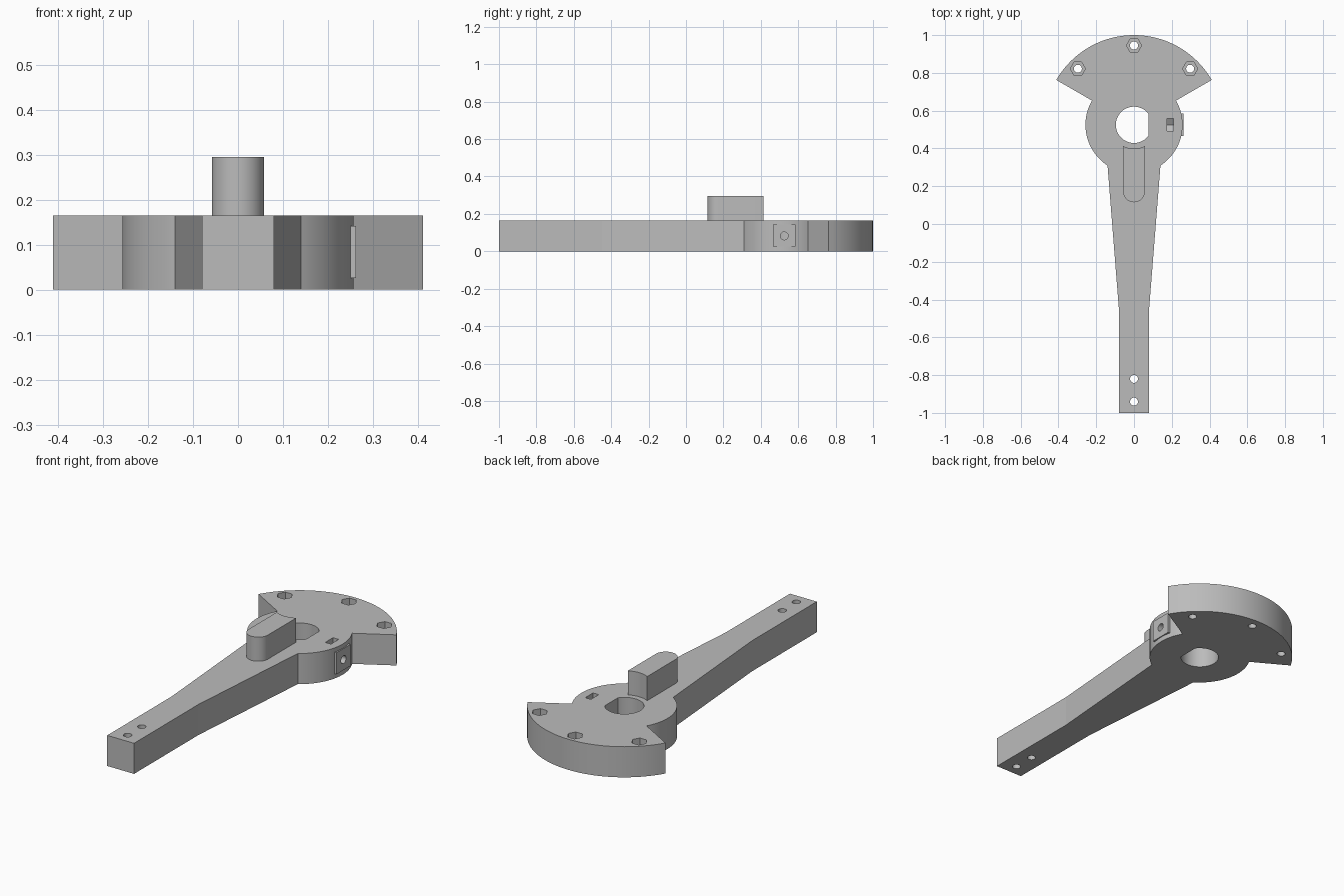
import bpy
import bmesh
import math

if "Cube" in bpy.data.objects:
    bpy.data.objects.remove(bpy.data.objects["Cube"])

H = 0.165            # plate thickness
CY = 0.525           # hub centre on y
HUB_R, SECTOR_R, BORE_R = 0.257, 0.475, 0.096

grey = bpy.data.materials.new("grey plastic")
grey.diffuse_color = (0.5, 0.5, 0.5, 1)
grey.use_nodes = True
grey.node_tree.nodes["Principled BSDF"].inputs["Base Color"].default_value = grey.diffuse_color


def arc(r, a0, a1, n, cx=0.0, cy=CY):
    """Points along an arc, angles in degrees."""
    angles = [math.radians(a0 + (a1 - a0) * i / n) for i in range(n + 1)]
    return [(cx + r * math.cos(a), cy + r * math.sin(a)) for a in angles]


def prism(name, pts, lo, hi, axis="z"):
    """Extrude a closed profile: (x, y) along z, or (y, z) along x."""
    def place(p, t):
        return (p[0], p[1], t) if axis == "z" else (t, p[0], p[1])
    bm = bmesh.new()
    a = [bm.verts.new(place(p, lo)) for p in pts]
    b = [bm.verts.new(place(p, hi)) for p in pts]
    bm.faces.new(a[::-1])
    bm.faces.new(b)
    for i in range(len(pts)):
        j = (i + 1) % len(pts)
        bm.faces.new((a[i], a[j], b[j], b[i]))
    bmesh.ops.recalc_face_normals(bm, faces=bm.faces[:])
    mesh = bpy.data.meshes.new(name)
    bm.to_mesh(mesh)
    bm.free()
    mesh.materials.append(grey)
    ob = bpy.data.objects.new(name, mesh)
    bpy.context.collection.objects.link(ob)
    return ob


def cut(target, cutter):
    """Subtract a cutter and remove it."""
    cutter.hide_render = True
    mod = target.modifiers.new("cut", "BOOLEAN")
    mod.operation, mod.solver, mod.object = "DIFFERENCE", "EXACT", cutter
    bpy.context.view_layer.objects.active = target
    bpy.ops.object.modifier_apply(modifier=mod.name)
    bpy.data.objects.remove(cutter)


def circle(r, cx, cy, n=128):
    return arc(r, 0, 360, n, cx, cy)[:-1]


# Body: arm, hub and fan-shaped sector in one outline, mirrored in x
half = [(0.08, -1.0), (0.08, -0.45)]
half += arc(HUB_R, -57, 30, 32)
half += arc(SECTOR_R, 30, 90, 24)
outline = half + [(-x, y) for x, y in half[-2::-1]]
body = prism("lever_body", outline, 0, H)

# Flat-sided shaft bore through the hub
flat = math.degrees(math.acos(0.078 / BORE_R))
cut(body, prism("bore_cutter", arc(BORE_R, flat, 360 - flat, 112), -0.1, 0.4))

# Sector bolt holes with hexagonal nut pockets
for deg in (45, 90, 135):
    x = 0.42 * math.cos(math.radians(deg))
    y = CY + 0.42 * math.sin(math.radians(deg))
    cut(body, prism("bolt_cutter", circle(0.021, x, y), -0.1, 0.4))
    cut(body, prism("nut_cutter", circle(0.04, x, y, 6), 0.085, 0.4))

# Two small holes at the arm tip
for y in (-0.82, -0.94):
    cut(body, prism("tip_hole_cutter", circle(0.021, 0, y), -0.1, 0.4))

# Flat pad on the side of the hub
SZ = H / 2
pad = prism("screw_pad", [(CY - 0.06, 0.026), (CY + 0.06, 0.026),
                          (CY + 0.06, 0.142), (CY - 0.06, 0.142)], 0.235, 0.262, "x")

# Set screw hole through pad and hub, with a V-bottomed nut slot from above
for part in (body, pad):
    cut(part, prism("screw_cutter", circle(0.021, CY, SZ), 0.03, 0.4, "x"))
slot = [(CY - 0.033, 0.3), (CY - 0.033, SZ - 0.019), (CY, SZ - 0.038),
        (CY + 0.033, SZ - 0.019), (CY + 0.033, 0.3)]
cut(body, prism("slot_cutter", slot, 0.176, 0.21, "x"))

# Raised key: rounded at the front, hollowed around the bore at the back
BW, BR = 0.058, 0.126
side = math.degrees(math.asin(BW / BR))
key = arc(BW, 180, 360, 72, 0, 0.173) + arc(BR, 270 + side, 270 - side, 24)
boss = prism("raised_key", key, H, 0.295)

# Smooth the arcs while keeping every real corner crisp
bpy.ops.object.select_all(action="DESELECT")
for ob in (body, pad, boss):
    ob.select_set(True)
bpy.context.view_layer.objects.active = body
bpy.ops.object.shade_smooth_by_angle(angle=math.radians(4))
